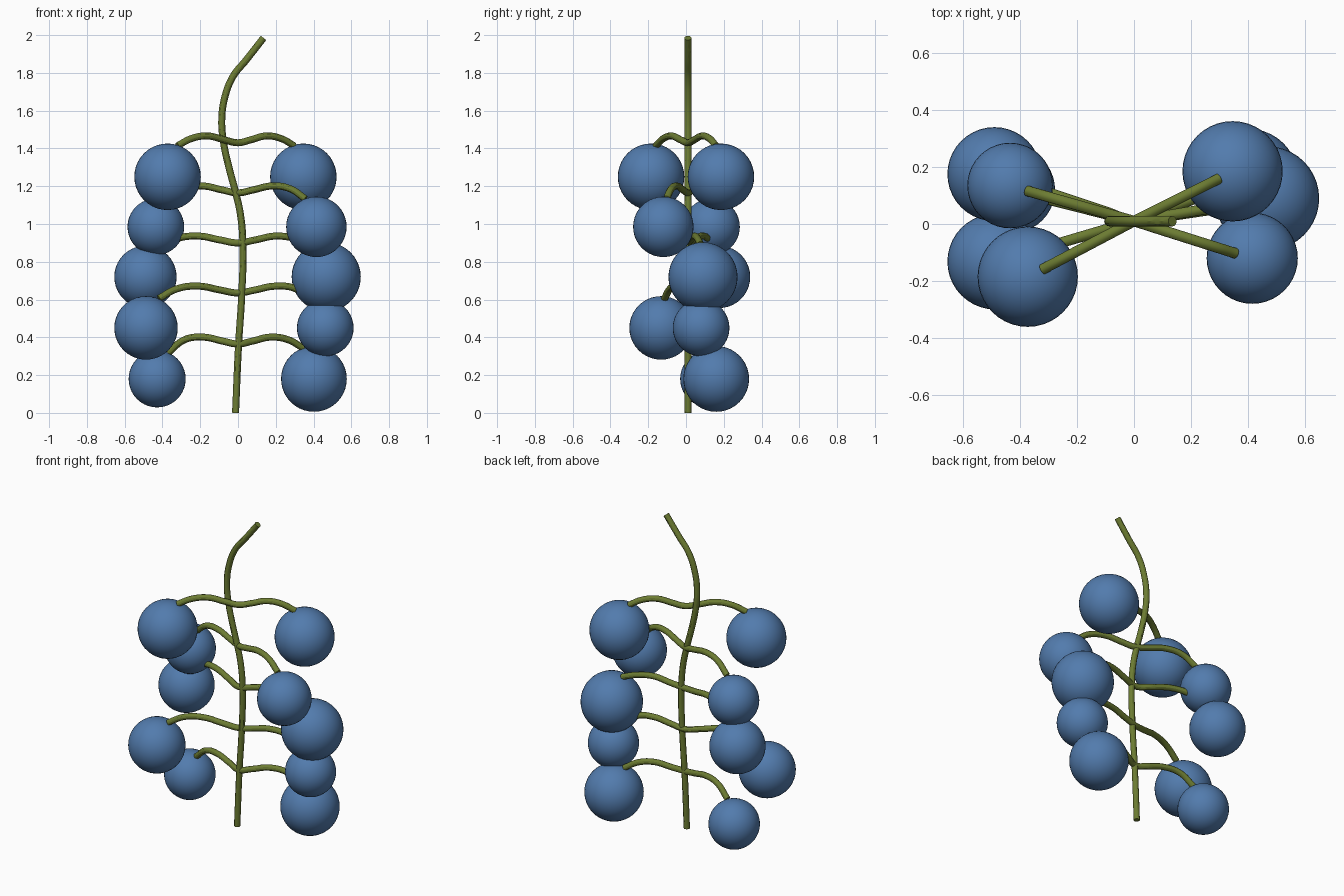
import bpy
from mathutils import Vector

if "Cube" in bpy.data.objects:
    bpy.data.objects.remove(bpy.data.objects["Cube"])


def material(name, rgb):
    m = bpy.data.materials.new(name)
    m.diffuse_color = (*rgb, 1)
    m.use_nodes = True
    m.node_tree.nodes["Principled BSDF"].inputs["Base Color"].default_value = m.diffuse_color
    return m


BLUE = material("berry blue", (0.085, 0.2, 0.42))
OLIVE = material("stem olive", (0.15, 0.2, 0.032))
Y0 = 0.01  # depth of the main stem


def smooth(obj):
    bpy.ops.object.select_all(action='DESELECT')
    obj.select_set(True)
    bpy.context.view_layer.objects.active = obj
    bpy.ops.object.shade_smooth_by_angle()


def tube(name, points, radius):
    """Round, capped tube along a smooth path."""
    cu = bpy.data.curves.new(name, 'CURVE')
    cu.dimensions = '3D'
    cu.bevel_depth = radius
    cu.bevel_resolution = 4
    cu.resolution_u = 8
    cu.use_fill_caps = True
    sp = cu.splines.new('BEZIER')
    sp.bezier_points.add(len(points) - 1)
    for bp, p in zip(sp.bezier_points, points):
        bp.co = p
        bp.handle_left_type = bp.handle_right_type = 'AUTO'
    obj = bpy.data.objects.new(name, cu)
    bpy.context.collection.objects.link(obj)
    bpy.ops.object.select_all(action='DESELECT')
    obj.select_set(True)
    bpy.context.view_layer.objects.active = obj
    bpy.ops.object.convert(target='MESH')
    obj = bpy.context.view_layer.objects.active
    obj.data.materials.clear()
    obj.data.materials.append(OLIVE)
    smooth(obj)


def berry(name, center, radius):
    bpy.ops.mesh.primitive_uv_sphere_add(segments=40, ring_count=20,
                                         radius=radius, location=center)
    obj = bpy.context.object
    obj.name = name
    obj.data.materials.append(BLUE)
    smooth(obj)


# Main stem, swaying only in x
stem = [(-.013, 0), (.003, .36), (.02, .63), (.026, .9), (.013, 1.05),
        (-.012, 1.165), (-.048, 1.3), (-.076, 1.43), (-.086, 1.55),
        (-.07, 1.67), (-.027, 1.78), (.045, 1.87), (.135, 1.985)]
tube("main_stem", [(x, Y0, z) for x, z in stem], 0.0185)

# Berry tiers: joint height, berry height, then (x, y, radius) left and right
tiers = [
    (1.43, 1.25, (-.373, -.185, .176), (.346, .185, .176)),
    (1.165, .985, (-.435, .135, .150), (.415, -.12, .160)),
    (.90, .72, (-.490, .175, .165), (.467, .09, .183)),
    (.635, .45, (-.487, -.132, .168), (.462, .08, .150)),
    (.365, .18, (-.428, .12, .151), (.402, .16, .174)),
]


def twig_half(joint, zb, b):
    """Points from the joint out to the top of a berry, arching upward."""
    x, y, r = b
    start = Vector((0, Y0, joint))
    end = Vector((x * .86, y * .86, zb + r - .012))
    pts = []
    for t, lift in ((.22, .015), (.5, .036), (.77, .022)):
        p = start.lerp(end, t)
        p.z = joint + lift
        pts.append(p)
    return pts + [end]


for i, (joint, zb, left, right) in enumerate(tiers, 1):
    path = (twig_half(joint, zb, left)[::-1] + [Vector((0, Y0, joint))]
            + twig_half(joint, zb, right))
    tube(f"twig_{i}", path, 0.0185)
    for side, (x, y, r) in (("left", left), ("right", right)):
        berry(f"berry_{side}_{i}", (x, y, zb), r)
